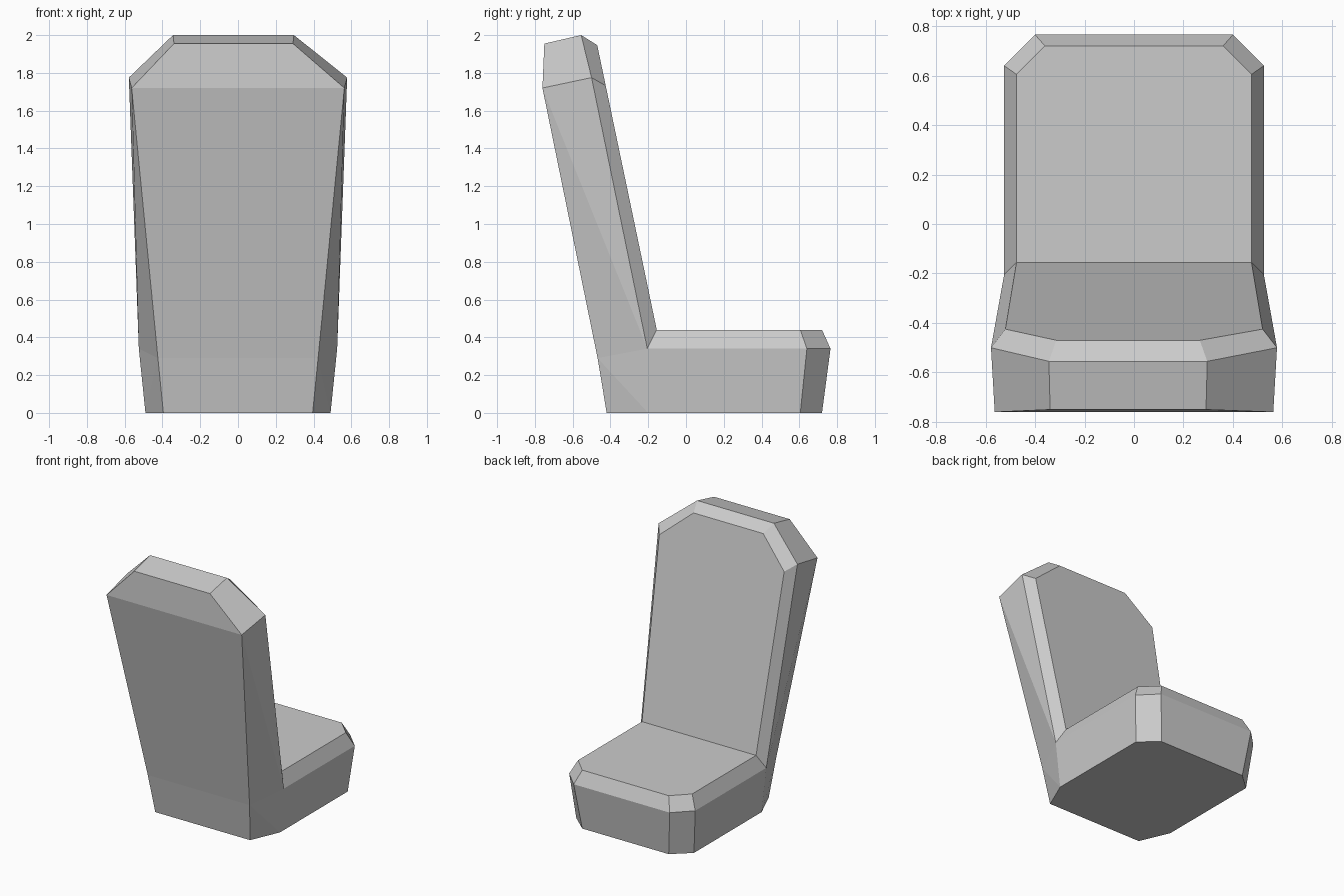
import bpy
import bmesh

cube = bpy.data.objects.get("Cube")
if cube:
    bpy.data.objects.remove(cube, do_unlink=True)

grey = bpy.data.materials.new("plain_grey")
grey.use_nodes = True
colour = (0.6, 0.6, 0.6, 1)
grey.diffuse_color = colour
grey.node_tree.nodes["Principled BSDF"].inputs["Base Color"].default_value = colour

# Profile points of one half: half width, depth, height
half = {
    # rear edge of the backrest, bottom to top
    "rear_base": (0.395, -0.42, 0), "rear_bend": (0.424, -0.468, 0.29),
    "rear_shoulder": (0.563, -0.76, 1.72), "rear_top": (0.315, -0.75, 1.955),
    # widest edge of the backrest
    "mid_base": (0.49, -0.2, 0), "mid_seat": (0.525, -0.205, 0.34),
    "mid_shoulder": (0.578, -0.5, 1.775), "mid_top": (0.32, -0.555, 2),
    # bevelled edge around the padded face
    "pad_seat": (0.475, -0.155, 0.44), "pad_shoulder": (0.52, -0.425, 1.732),
    "pad_top": (0.29, -0.47, 1.947),
    # cushion side and chamfered front corner
    "side_base": (0.49, 0.605, 0), "side_rim": (0.525, 0.64, 0.34),
    "side_pad": (0.475, 0.605, 0.44),
    "nose_base": (0.36, 0.72, 0), "nose_rim": (0.4, 0.765, 0.34),
    "nose_pad": (0.36, 0.72, 0.44),
}

# Panels found on both sides
side_panels = [
    "rear_shoulder rear_top mid_top mid_shoulder",
    "mid_shoulder mid_top pad_top pad_shoulder",
    "mid_seat mid_shoulder pad_shoulder pad_seat",
    "rear_shoulder mid_shoulder mid_seat",
    "rear_shoulder mid_seat rear_bend",
    "rear_bend mid_seat mid_base",
    "rear_bend mid_base rear_base",
    "mid_base mid_seat side_rim side_base",
    "mid_seat pad_seat side_pad side_rim",
    "side_base side_rim nose_rim nose_base",
    "side_rim side_pad nose_pad nose_rim",
]

# Panels that span from one side to the other
centre_panels = [
    "rear_base rear_bend", "rear_bend rear_shoulder",
    "rear_shoulder rear_top", "rear_top mid_top", "mid_top pad_top",
    "pad_top pad_shoulder pad_seat", "pad_seat side_pad nose_pad",
    "nose_pad nose_rim", "nose_rim nose_base",
    "nose_base side_base mid_base rear_base",
]

bm = bmesh.new()
sides = []
for sign in (1, -1):
    verts = {}
    for name, (x, y, z) in half.items():
        # the top of the backrest leans slightly to one side
        lean = -0.024 if name.endswith("_top") else 0
        verts[name] = bm.verts.new((sign * x + lean, y, z))
    sides.append(verts)

left, right = sides
for panel in side_panels:
    for verts in sides:
        bm.faces.new([verts[n] for n in panel.split()])
for panel in centre_panels:
    names = panel.split()
    bm.faces.new([left[n] for n in names] + [right[n] for n in reversed(names)])

bmesh.ops.recalc_face_normals(bm, faces=bm.faces[:])
mesh = bpy.data.meshes.new("padded_seat")
bm.to_mesh(mesh)
bm.free()
mesh.materials.append(grey)
seat = bpy.data.objects.new("padded_seat", mesh)
bpy.context.collection.objects.link(seat)
